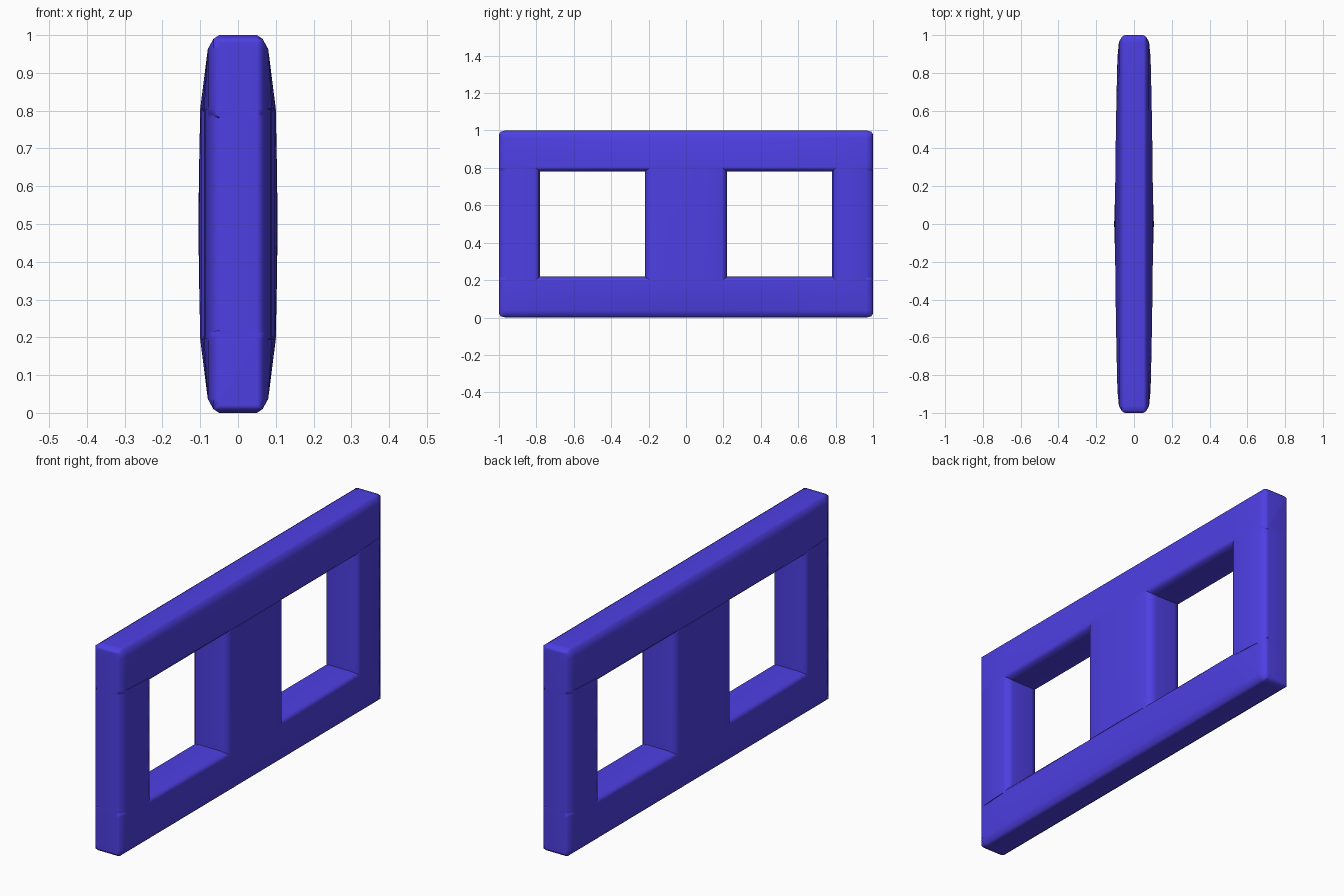
import bpy
import bmesh

if "Cube" in bpy.data.objects:
    bpy.data.objects.remove(bpy.data.objects["Cube"])

blue = bpy.data.materials.new("violet blue")
blue.use_nodes = True
blue.diffuse_color = (0.075, 0.05, 0.77, 1)
blue.node_tree.nodes["Principled BSDF"].inputs["Base Color"].default_value = blue.diffuse_color

# Half profiles: (position across the bar, half thickness)
OUTER = [(0, .05), (.01, .065), (.037, .08)]
LIP = [(.213, .08), (.22, .052)]
RAIL = OUTER + [(.195, .1)] + LIP
SIDE = OUTER + [(.11, .087), (.19, .09)] + LIP
HALF_POST = [(0, .105), (.1, .102), (.19, .098)] + LIP
CENTRE = [(-a, h) for a, h in reversed(HALF_POST[1:])] + HALF_POST

# Stations along each bar: (position, thickness limit, inset of the outer edge)
RAIL_HALF = [(0, .105, 0), (.3, .099, 0), (.6, .094, 0), (.8, .09, 0),
             (.963, .08, 0), (.99, .065, .006), (1, .05, .02)]
RAIL_RUN = [(-p, t, i) for p, t, i in reversed(RAIL_HALF[1:])] + RAIL_HALF
POST_RUN = [(.197, .1, 0), (.35, .103, 0), (.5, .105, 0), (.65, .103, 0), (.803, .1, 0)]


def loft(name, profile, run, place):
    """Skin a bar through limited copies of a symmetric cross-section."""
    bm = bmesh.new()
    rings = []
    for along, limit, inset in run:
        half = [(max(a, inset) if inset else a, min(h, limit)) for a, h in profile]
        section = half + [(a, -h) for a, h in reversed(half)]
        rings.append([bm.verts.new(place(x, a, along)) for a, x in section])
    n = len(rings[0])
    for r, s in zip(rings, rings[1:]):
        for k in range(n):
            bm.faces.new((r[k], r[(k + 1) % n], s[(k + 1) % n], s[k]))
    bm.faces.new(rings[0])
    bm.faces.new(rings[-1])
    bmesh.ops.remove_doubles(bm, verts=bm.verts, dist=1e-5)
    bmesh.ops.recalc_face_normals(bm, faces=bm.faces)
    mesh = bpy.data.meshes.new(name)
    bm.to_mesh(mesh)
    bm.free()
    mesh.materials.append(blue)
    obj = bpy.data.objects.new(name, mesh)
    bpy.context.collection.objects.link(obj)
    bpy.ops.object.select_all(action="DESELECT")
    obj.select_set(True)
    bpy.context.view_layer.objects.active = obj
    bpy.ops.object.shade_smooth_by_angle(angle=1.0)
    # Large faces stay visually flat while the rounded edges blend
    weighted = obj.modifiers.new("weighted normals", "WEIGHTED_NORMAL")
    weighted.keep_sharp = True


# Horizontal rails
loft("bottom_rail", RAIL, RAIL_RUN, lambda x, a, s: (x, s, a))
loft("top_rail", RAIL, RAIL_RUN, lambda x, a, s: (x, s, 1 - a))

# Upright posts
loft("front_post", SIDE, POST_RUN, lambda x, a, s: (x, a - 1, s))
loft("back_post", SIDE, POST_RUN, lambda x, a, s: (x, 1 - a, s))
loft("centre_post", CENTRE, POST_RUN, lambda x, a, s: (x, a, s))
